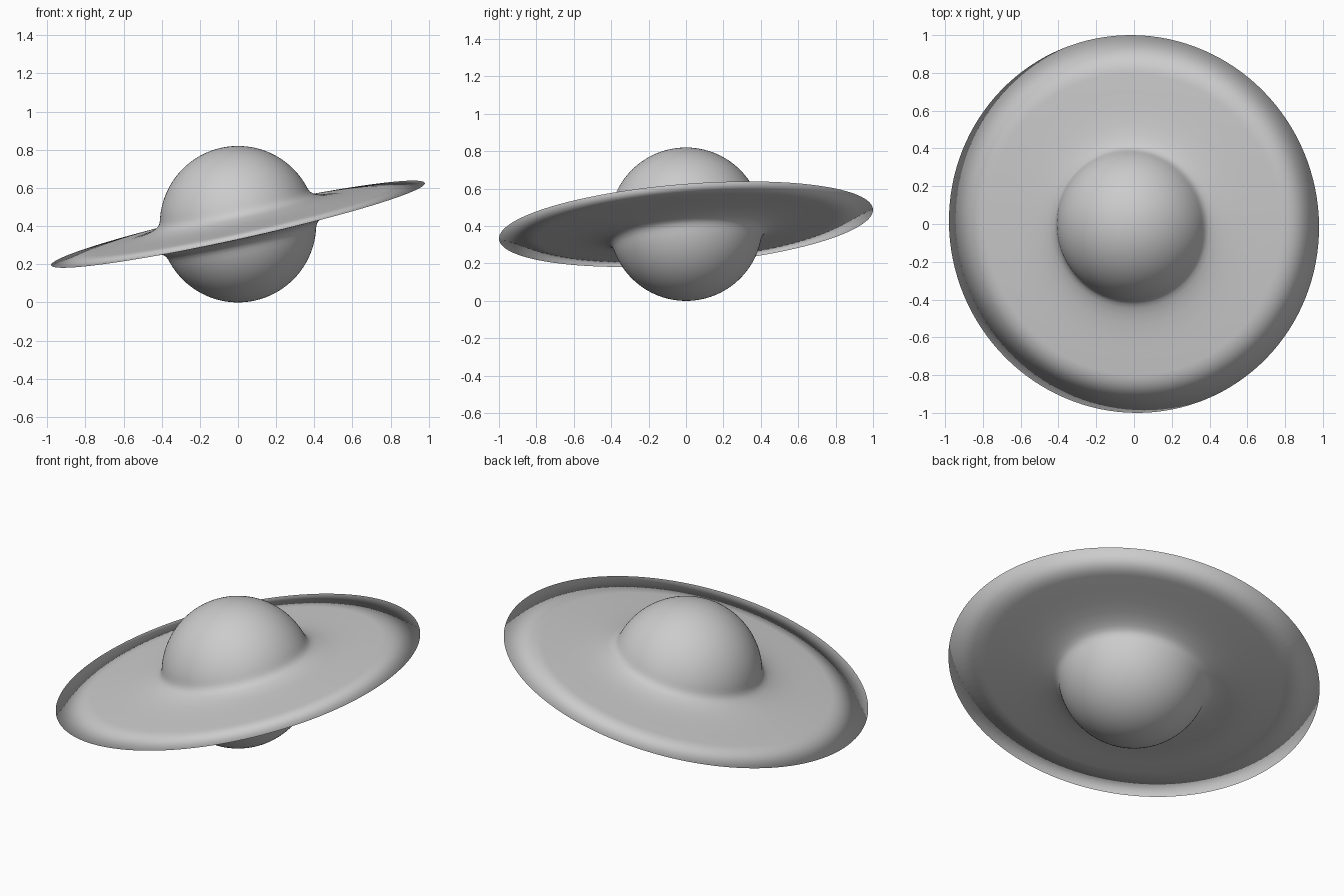
import bpy, bmesh, math
from mathutils import Vector, Matrix

if "Cube" in bpy.data.objects:
    bpy.data.objects.remove(bpy.data.objects["Cube"])

RADIUS, RIM, SEGMENTS = 0.41, 1.003, 128

# Upper half profile (radius, height): globe cap, fillet, thin tapering ring
start = math.asin(0.105 / RADIUS)
steps = 24
upper = []
for i in range(steps + 1):
    a = math.pi / 2 + (start - math.pi / 2) * i / steps
    upper.append((RADIUS * math.cos(a), RADIUS * math.sin(a)))
upper[0] = (0, RADIUS)
upper += [(0.405, 0.085), (0.42, 0.07), (0.443, 0.059), (0.48, 0.047), (0.53, 0.038),
          (0.6, 0.030), (0.7, 0.024), (0.8, 0.018)]

# Mirror the profile below the rim
profile = upper + [(RIM, 0)] + [(r, -h) for r, h in reversed(upper)]

# Spin the profile into one continuous body
bm = bmesh.new()
verts = [bm.verts.new((r, 0, h)) for r, h in profile]
edges = [bm.edges.new(pair) for pair in zip(verts, verts[1:])]
bmesh.ops.spin(bm, geom=verts + edges, cent=(0, 0, 0), axis=(0, 0, 1),
               angle=2 * math.pi, steps=SEGMENTS, use_duplicate=False)
bmesh.ops.remove_doubles(bm, verts=bm.verts, dist=0.0001)
bmesh.ops.recalc_face_normals(bm, faces=bm.faces)

# Tilt the ring plane and rest the globe on the ground
normal = Vector((-0.22, -0.08, 1)).normalized()
tilt = Vector((0, 0, 1)).rotation_difference(normal).to_matrix().to_4x4()
bm.transform(Matrix.Translation((0, 0, RADIUS)) @ tilt)

# Fully smooth, including across the rim
for f in bm.faces:
    f.smooth = True
mesh = bpy.data.meshes.new("ringed_planet")
bm.to_mesh(mesh)
bm.free()
bpy.context.collection.objects.link(bpy.data.objects.new("ringed_planet", mesh))
